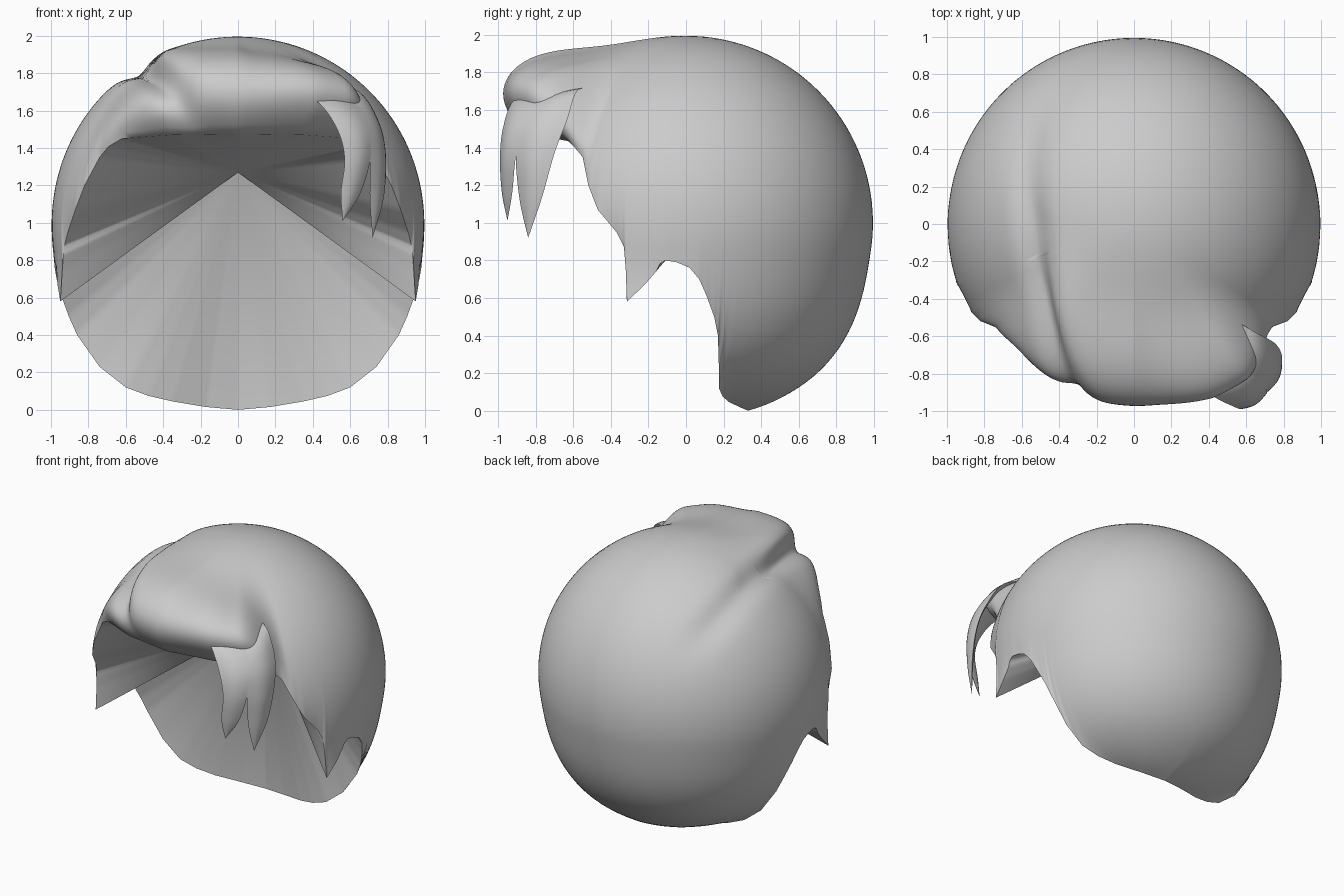
import bpy, bmesh, math
from mathutils import Vector

if "Cube" in bpy.data.objects:
    bpy.data.objects.remove(bpy.data.objects["Cube"])

hair = bpy.data.materials.new("hair_grey")
hair.diffuse_color = (0.6, 0.6, 0.6, 1)
hair.use_nodes = True
hair.node_tree.nodes["Principled BSDF"].inputs["Base Color"].default_value = hair.diffuse_color
CENTRE = Vector((0, 0, 1))
APEX = Vector((0, 0.29, 1.27))


def smooth(a, b, v):
    t = min(1, max(0, (v - a) / (b - a)))
    return t * t * (3 - 2 * t)


def finish(name, bm):
    bmesh.ops.recalc_face_normals(bm, faces=bm.faces)
    mesh = bpy.data.meshes.new(name)
    bm.to_mesh(mesh)
    bm.free()
    mesh.materials.append(hair)
    ob = bpy.data.objects.new(name, mesh)
    bpy.context.collection.objects.link(ob)
    bpy.ops.object.select_all(action='DESELECT')
    ob.select_set(True)
    bpy.context.view_layer.objects.active = ob
    bpy.ops.object.shade_smooth_by_angle(angle=math.radians(50))
    return ob


def radius(d):
    """Distance of the hair surface from the centre along unit direction d."""
    r = 0.995 + 0.07 * smooth(0.15, 0.8, -d.z)         # fuller nape
    az = math.degrees(math.atan2(d.x, -d.y))           # 0 = front, + = right
    el = math.degrees(math.asin(max(-1, min(1, d.z))))
    x, y = d.x * 1.03, d.y * 1.03
    seam = -0.59 + (0.26 if y < 0.3 else 0.6) * (y - 0.3) ** 2
    side = smooth(-0.05, 0.07, x - seam)
    # swept fringe on the right of the parting, smaller lobe on the left
    fringe = (0.235 + 0.05 * smooth(5, 28, az)) * (1 - smooth(35, 57, az)) * (1 - smooth(35, 95, -az))
    fringe *= math.exp(-((el - 40 + 0.25 * max(az, 0)) / 19.5) ** 2)
    lobe = 0.19 * (1 - smooth(18, 66, abs(az))) * math.exp(-((el - 33) / 19) ** 2)
    r += side * fringe + (1 - side) * lobe
    # parting groove, fading towards the back
    depth = 0.03 * (1 - smooth(-0.4, 0.4, y)) + 0.035 * (1 - smooth(0.4, 0.85, y))
    r -= depth * math.exp(-((x - seam) / 0.08) ** 2) * smooth(0.1, 0.35, d.z)
    return r


# Hem of the right half, from the forehead past the sideburn and ear to the nape
half = [(0, -.85, 1.475), (.35, -.785, 1.47), (.62, -.645, 1.45), (.69, -.6, 1.41),
        (.74, -.55, 1.35), (.82, -.52, 1.2), (.87, -.47, 1.07), (.91, -.37, .95),
        (.93, -.33, .87), (.94, -.32, .74), (.95, -.315, .58), (.965, -.22, .67),
        (.97, -.16, .74), (.975, -.14, .78), (.98, -.11, .8), (.98, -.05, .79),
        (.98, .02, .76), (.97, .07, .7), (.945, .11, .61), (.905, .15, .5), (.86, .17, .4),
        (.74, .175, .23), (.6, .175, .12), (.48, .195, .075), (.35, .23, .045),
        (.17, .295, .015), (0, .33, 0)]
half = [Vector(p) for p in half]
hem = half + [Vector((-p.x, p.y, p.z)) for p in half[-2:0:-1]]

columns = []
for a, b in zip(hem, hem[1:] + hem[:1]):
    turn = Vector((a.x, a.y)).angle(Vector((b.x, b.y)))
    n = max(2, math.ceil(math.degrees(turn) / 1.8), math.ceil((b - a).length / 0.03))
    columns += [a.lerp(b, i / n) for i in range(n)]

# Hair cap: outer surface from crown to hem, closed by a fan to the inner apex
ROWS = 60
bm = bmesh.new()
crown = bm.verts.new(CENTRE + Vector((0, 0, radius(Vector((0, 0, 1))))))
apex = bm.verts.new(APEX)
grid = []
for h in columns:
    to_hem = h - CENTRE
    end = to_hem.normalized()
    theta = math.acos(max(-1, min(1, end.z)))
    flat = Vector((end.x, end.y, 0)).normalized()
    fit = to_hem.length / radius(end) - 1
    power = 20 if h.y < -0.5 else 14
    col = []
    for j in range(1, ROWS + 1):
        t = j / ROWS
        d = flat * math.sin(theta * t) + Vector((0, 0, math.cos(theta * t)))
        col.append(bm.verts.new(CENTRE + d * radius(d) * (1 + fit * t ** power)))
    grid.append(col)
for a, b in zip(grid, grid[1:] + grid[:1]):
    bm.faces.new((crown, a[0], b[0]))
    for j in range(ROWS - 1):
        bm.faces.new((a[j], a[j + 1], b[j + 1], b[j]))
    bm.faces.new((a[-1], apex, b[-1]))
finish("hair_cap", bm)


def spline(pts, steps=6):
    """Smooth path through the points."""
    pts = [Vector(p) for p in pts]
    q = [2 * pts[0] - pts[1]] + pts + [2 * pts[-1] - pts[-2]]
    out = []
    for p0, p1, p2, p3 in zip(q, q[1:], q[2:], q[3:]):
        for i in range(steps):
            t = i / steps
            out.append(0.5 * (2 * p1 + (p2 - p0) * t + (2 * p0 - 5 * p1 + 4 * p2 - p3) * t * t
                              + (3 * p1 - p0 - 3 * p2 + p3) * t ** 3))
    return out + [pts[-1]]


def strand(name, front, back, bulge, thick):
    """Lens-shaped strand lofted between two edges that meet in a point."""
    bm = bmesh.new()
    rings, n = [], 8
    path = [(i / n, bulge) for i in range(n + 1)]
    path += [(i / n, bulge - thick) for i in range(n - 1, 0, -1)]
    for f, b in list(zip(spline(front), spline(back)))[:-1]:
        d = b - f
        out = Vector((d.y, -d.x, 0)).normalized() * min(1, d.length / 0.2)
        rings.append([bm.verts.new(f + d * s + out * w * math.sin(math.pi * s))
                      for s, w in path])
    tip = bm.verts.new(front[-1])
    for i in range(2 * n):
        j = (i + 1) % (2 * n)
        for a, b in zip(rings, rings[1:]):
            bm.faces.new((a[i], a[j], b[j], b[i]))
        bm.faces.new((rings[-1][i], rings[-1][j], tip))
    bm.faces.new(rings[0])
    finish(name, bm)


# Swept fringe on the right: two strands side by side, each with its own tip
strand("fringe_strand_front",
       [(.24, -.80, 1.72), (.42, -.92, 1.65), (.53, -.975, 1.5), (.57, -.99, 1.34),
        (.55, -.98, 1.16), (.56, -.95, 1.01)],
       [(.42, -.66, 1.70), (.60, -.78, 1.66), (.69, -.865, 1.53), (.71, -.905, 1.36),
        (.655, -.925, 1.16), (.56, -.95, 1.01)],
       0.025, 0.05)
strand("fringe_strand_side",
       [(.40, -.68, 1.70), (.59, -.79, 1.66), (.685, -.87, 1.53), (.705, -.905, 1.36),
        (.705, -.885, 1.12), (.72, -.84, .92)],
       [(.50, -.49, 1.72), (.65, -.58, 1.70), (.75, -.635, 1.54), (.79, -.70, 1.37),
        (.78, -.765, 1.14), (.72, -.84, .92)],
       0.03, 0.05)
